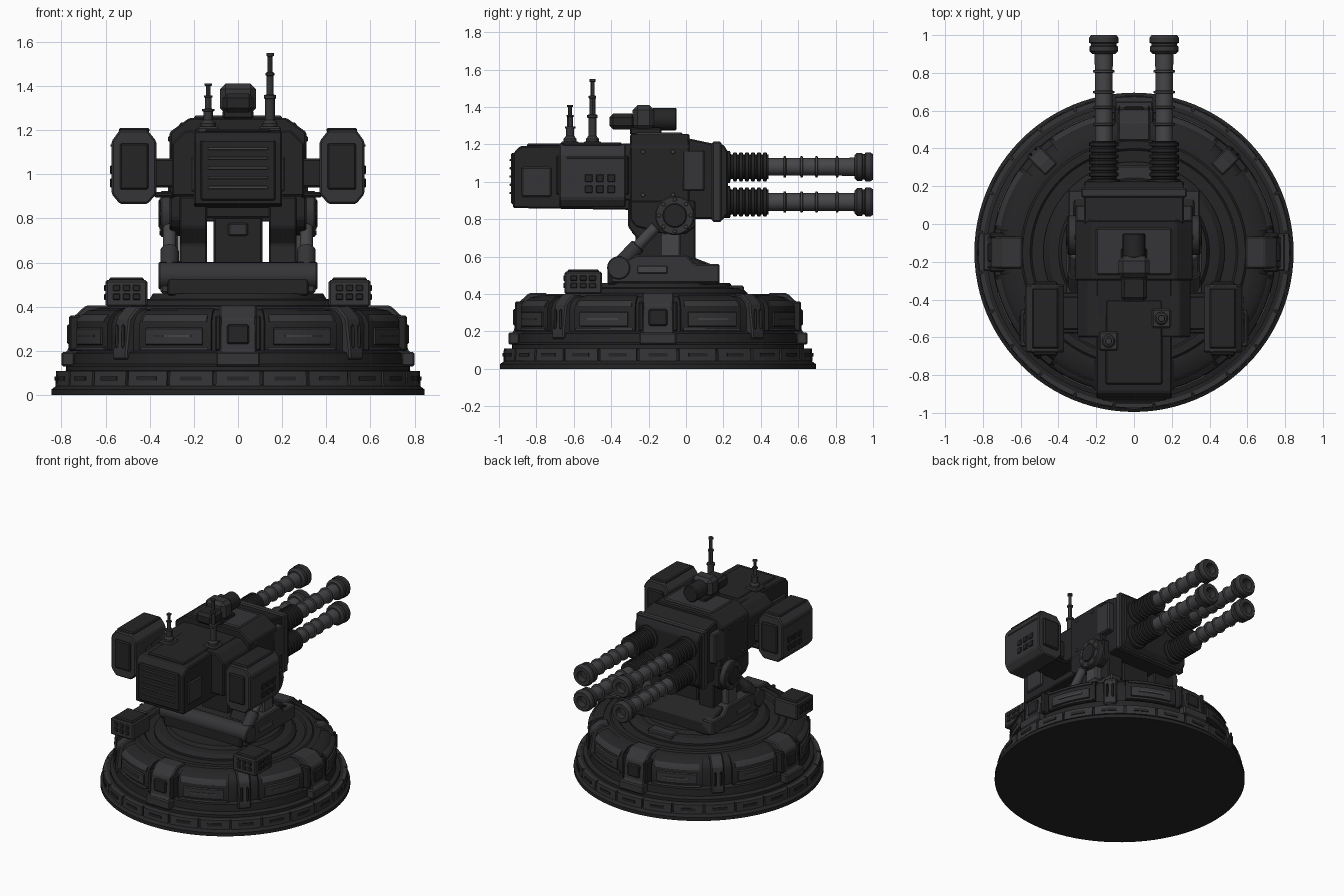
import bpy, bmesh
from math import pi, sin, cos, radians
from mathutils import Matrix, Vector

if "Cube" in bpy.data.objects:
    bpy.data.objects.remove(bpy.data.objects["Cube"])

def mat(name, v):
    m = bpy.data.materials.new(name)
    m.diffuse_color = (v, v, v * 1.08, 1)
    m.use_nodes = True
    m.node_tree.nodes["Principled BSDF"].inputs["Base Color"].default_value = m.diffuse_color
    return m

DARK, MID, STEEL = mat("dark_paint", .018), mat("mid_paint", .035), mat("gun_steel", .06)
CY = -0.15   # turntable centre in y
ROT = {'Z': Matrix(), 'Y': Matrix.Rotation(-pi / 2, 4, 'X'), 'X': Matrix.Rotation(pi / 2, 4, 'Y')}

def finish(name, bm, m, smooth=False):
    bmesh.ops.remove_doubles(bm, verts=bm.verts, dist=1e-5)
    bmesh.ops.recalc_face_normals(bm, faces=bm.faces)
    me = bpy.data.meshes.new(name)
    bm.to_mesh(me)
    bm.free()
    ob = bpy.data.objects.new(name, me)
    bpy.context.collection.objects.link(ob)
    me.materials.append(m)
    if smooth:
        bpy.ops.object.select_all(action='DESELECT')
        ob.select_set(True)
        bpy.context.view_layer.objects.active = ob
        bpy.ops.object.shade_smooth_by_angle(angle=radians(30))
    return ob

def box(name, x, y, z, m=DARK, bevel=.008, turn=None):
    """Bevelled box from (min, max) ranges, optionally turned about the base axis."""
    bm = bmesh.new()
    bmesh.ops.create_cube(bm, size=1)
    for v in bm.verts:
        v.co = Vector([(r[0] + r[1]) / 2 + c * (r[1] - r[0]) for r, c in zip((x, y, z), v.co)])
    if bevel:
        bmesh.ops.bevel(bm, geom=bm.edges[:], offset=bevel, segments=1, affect='EDGES')
    if turn is not None:
        bm.transform(Matrix.Translation((0, CY, 0)) @ Matrix.Rotation(turn, 4, 'Z'))
    return finish(name, bm, m)

def prism(name, pts, axis, a, b, m=DARK, bevel=.008):
    """Extrude a closed profile: axis X takes (y, z), axis Y takes (x, z)."""
    bm = bmesh.new()
    put = (lambda p, t: (t, p[0], p[1])) if axis == 'X' else (lambda p, t: (p[0], t, p[1]))
    lo, hi = ([bm.verts.new(put(p, t)) for p in pts] for t in (a, b))
    bm.faces.new(lo)
    bm.faces.new(hi)
    for i in range(len(pts)):
        j = (i + 1) % len(pts)
        bm.faces.new((lo[i], lo[j], hi[j], hi[i]))
    bmesh.ops.recalc_face_normals(bm, faces=bm.faces)
    if bevel:
        bmesh.ops.bevel(bm, geom=bm.edges[:], offset=bevel, segments=1, affect='EDGES')
    return finish(name, bm, m)

def lathe(name, pts, loc, axis='Z', m=DARK, seg=32):
    """Revolve (radius, height) points."""
    bm = bmesh.new()
    vs = [bm.verts.new((r, 0, h)) for r, h in pts]
    es = [bm.edges.new(e) for e in zip(vs, vs[1:])]
    bmesh.ops.spin(bm, geom=vs + es, cent=(0, 0, 0), axis=(0, 0, 1), angle=2 * pi, steps=seg)
    bm.transform(Matrix.Translation(loc) @ ROT[axis])
    return finish(name, bm, m, True)

def cyl(name, r, a, b, loc, axis, m=DARK, seg=24, c=.006):
    return lathe(name, [(0, a), (r - c, a), (r, a + c), (r, b - c), (r - c, b), (0, b)], loc, axis, m, seg)

def arc(name, pts, a0, a1, m=DARK, n=8):
    """Sweep a closed (radius, z) profile between two angles around the base."""
    bm = bmesh.new()
    rows = []
    for i in range(n + 1):
        t = radians(a0 + (a1 - a0) * i / n)
        rows.append([bm.verts.new((r * cos(t), CY + r * sin(t), z)) for r, z in pts])
    for p, q in zip(rows, rows[1:]):
        for i in range(len(pts)):
            j = (i + 1) % len(pts)
            bm.faces.new((p[i], p[j], q[j], q[i]))
    bm.faces.new(rows[0])
    bm.faces.new(rows[-1])
    return finish(name, bm, m, True)

# Round base and turntable
lathe("base_drum", [(0, 0), (.845, 0), (.845, .025), (.825, .04), (.81, .045), (.81, .105), (.78, .11), (.78, .13),
                    (.75, .14), (.745, .19), (.715, .2), (.715, .32), (.70, .355), (.67, .38), (.63, .39),
                    (.60, .39), (.59, .40), (.55, .40), (.54, .39), (0, .39)], (0, CY, 0), seg=96)
lathe("turntable", [(0, .38), (.48, .38), (.48, .405), (.45, .43), (.40, .435), (.385, .46), (0, .46)], (0, CY, 0), seg=64)

# Skirt tiles
for i in range(24):
    a = i * 15
    arc("skirt_tile", [(.80, .042), (.827, .042), (.824, .108), (.80, .108)], a - 7, a + 7, MID, 4)
    arc("skirt_slot", [(.82, .065), (.831, .065), (.831, .085), (.82, .085)], a - 3.5, a + 3.5, DARK, 3)

# Curved armour panels between the brackets
for q in range(4):
    for s in (-1, 1):
        a, b = sorted((q * 90 + s * 9.5, q * 90 + s * 37))
        arc("armour_panel", [(.69, .205), (.74, .205), (.74, .325), (.725, .355), (.69, .382), (.64, .393), (.64, .37)], a, b)
        arc("panel_face", [(.73, .225), (.75, .23), (.75, .30), (.73, .31)], a + 3, b - 3, MID)
        arc("panel_ridge", [(.74, .262), (.756, .262), (.756, .272), (.74, .272)], a + 7, b - 7, STEEL)
        arc("panel_top_rail", [(.725, .335), (.748, .33), (.738, .35), (.72, .365)], a + 1.5, b - 1.5, MID)
        arc("panel_bottom_rail", [(.73, .205), (.752, .205), (.748, .218), (.73, .218)], a + 1, b - 1, MID)

# Large and small brackets clamped over the rim
for q in range(4):
    t = q * pi / 2
    for nm, w, pts in (
            ("bracket", .085, [(.59, .36), (.59, .405), (.69, .405), (.755, .345), (.77, .2), (.79, .19), (.79, .13), (.68, .13)]),
            ("small_bracket", .045, [(.62, .36), (.62, .40), (.68, .40), (.738, .35), (.76, .2), (.76, .16), (.68, .16)])):
        ob = prism(nm, pts, 'Y', -w, w, MID)
        ang = t if nm == "bracket" else t + pi / 4
        ob.data.transform(Matrix.Translation((0, CY, 0)) @ Matrix.Rotation(ang, 4, 'Z'))
    box("bracket_foot", (.74, .80), (-.1, .1), (.13, .195), MID, turn=t)
    box("bracket_inset", (.75, .775), (-.05, .05), (.23, .32), DARK, turn=t)
    for s in (-1, 1):
        box("bracket_cheek", (.66, .765), (s * .09 - .015, s * .09 + .015), (.2, .36), turn=t)
        box("small_bracket_slot", (.745, .765), (s * .02 - .008, s * .02 + .008), (.21, .32), turn=t + pi / 4)

# Equipment boxes on the base deck
for s in (-1, 1):
    x = s * .505
    box("deck_box", (x - .095, x + .095), (-.65, -.45), (.40, .52), MID)
    box("deck_box_lid", (x - .08, x + .08), (-.635, -.465), (.515, .532))
    for i in range(3):
        for k in range(2):
            c, z = x + (i - 1) * .045, .445 + k * .04
            box("deck_box_cell", (c - .016, c + .016), (-.656, -.64), (z - .014, z + .014), bevel=.003)
            d, o = -.55 + (i - 1) * .05, x + s * .095
            box("deck_box_side_cell", (o - .006, o + .006), (d - .018, d + .018), (z - .014, z + .014), bevel=.003)
box("deck_hatch", (-.1, .1), (.2, .31), (.39, .445), MID)

# Pedestal and yoke
prism("pedestal", [(-.42, .45), (-.42, .53), (-.36, .58), (-.25, .60), (.03, .60), (.12, .565), (.18, .54), (.18, .45)], 'X', -.32, .32)
cyl("pedestal_roll", .062, -.36, .36, (0, -.36, .54), 'X', MID)
box("pedestal_core", (-.11, .11), (-.27, .02), (.55, .9))
box("core_panel", (-.045, .045), (-.29, -.26), (.72, .78), MID)
for s in (-1, 1):
    prism("yoke_arm", [(-.31, .58), (-.25, .68), (-.31, .76), (-.31, .9), (.05, .9), (.05, .58)], 'X', s * .14, s * .265)
    prism("yoke_foot", [(-.40, .46), (-.40, .55), (-.26, .61), (.0, .61), (.05, .56), (.18, .56), (.18, .46)], 'X', s * .26, s * .35, MID)
    prism("yoke_cheek", [(-.27, .76), (-.30, .8), (-.30, .9), (.05, .9), (.05, .76), (.0, .72), (-.12, .72)], 'X', s * .25, s * .31)
    box("yoke_plate", (s * .29 - .035, s * .29 + .02), (-.14, -.03), (.6, .73), STEEL)
    cyl("pivot_disc", .105, -.04, .04, (s * .31, -.06, .82), 'X', MID, 32)
    cyl("pivot_cap", .065, -.05, .05, (s * .31, -.06, .82), 'X', DARK, 24)
    for k in range(8):
        t = k * pi / 4
        cyl("pivot_bolt", .011, -.046, .046, (s * .31, -.06 + .085 * cos(t), .82 + .085 * sin(t)), 'X', STEEL, 8, .003)
    # Diagonal lift piston
    p, q = Vector((s * .31, -.36, .55)), Vector((s * .31, -.16, .76))
    rod = cyl("lift_piston", .03, 0, (q - p).length, (0, 0, 0), 'Z', STEEL, 16)
    sleeve = cyl("lift_sleeve", .042, 0, .15, (0, 0, 0), 'Z', MID, 16)
    for ob in (rod, sleeve):
        ob.data.transform(Matrix.Translation(p) @ (q - p).to_track_quat('Z', 'Y').to_matrix().to_4x4())
    box("foot_plate", (s * .35 - .008, s * .35 + .008), (-.26, -.1), (.51, .55), STEEL, .004)

# Turret body
prism("turret_block", [(-.27, .8), (.27, .8), (.305, .86), (.31, 1.19), (.22, 1.255), (-.22, 1.255), (-.31, 1.19), (-.305, .86)], 'Y', -.3, .02)
prism("turret_front", [(.0, .80), (.0, 1.235), (.14, 1.205), (.2, 1.2), (.225, 1.16), (.225, .83), (.19, .79), (.14, .80)], 'X', -.265, .265)
box("mantlet_band", (-.28, .28), (.14, .19), (.785, 1.215), MID)
prism("rear_housing", [(-.925, .86), (-.925, 1.15), (-.89, 1.19), (-.28, 1.205), (-.28, .85)], 'X', -.2, .2)
prism("middle_housing", [(-.3, .9), (.3, .9), (.3, 1.14), (.24, 1.2), (-.24, 1.2), (-.3, 1.14)], 'Y', -.6, -.28)
box("top_plate", (-.2, .2), (-.27, -.02), (1.245, 1.265), MID)
box("rear_top_plate", (-.15, .15), (-.85, -.4), (1.185, 1.205))
box("rear_vent_panel", (-.17, .17), (-.935, -.91), (.88, 1.155))
for i in range(5):
    z = .94 + i * .044
    box("vent_slat", (-.135, .135), (-.943, -.93), (z - .006, z + .006), STEEL, .002)
for s in (-1, 1):
    box("rear_side_panel", (s * .2 - .012, s * .2 + .012), (-.88, -.72), (.92, 1.08), MID)
    for y in (-.23, -.07):
        for z in (.93, 1.16):
            cyl("side_rivet", .012, -.006, .006, (s * .31, y, z), 'X', STEEL, 8, .003)
    box("front_corner_block", (s * .28 - .03, s * .28 + .03), (-.02, .1), (.95, 1.17), MID)

    # Side pods
    x0, x1 = .37, .572
    prism("side_pod", [(s * x, z) for x, z in ((x0, .91), (x0, 1.15), (.41, 1.2), (.535, 1.2), (x1, 1.15), (x1, .91), (.535, .865), (.41, .865))],
          'Y', -.68, -.32, MID)
    box("pod_top_plate", (s * .47 - .07, s * .47 + .07), (-.66, -.34), (1.19, 1.21))
    box("pod_rear_plate", (s * .47 - .065, s * .47 + .065), (-.695, -.67), (.93, 1.14))
    box("pod_front_plate", (s * .47 - .065, s * .47 + .065), (-.33, -.305), (.93, 1.14))
    box("pod_stripe", (s * .573 - .005, s * .573 + .005), (-.64, -.33), (1.125, 1.135), STEEL, .002)
    for i in range(3):
        for k in range(2):
            y, z = -.52 + i * .06, .96 + k * .06
            box("pod_cell", (s * .572 - .007, s * .572 + .007), (y - .02, y + .02), (z - .02, z + .02), DARK, .003)
    box("pod_mount", (s * .335 - .045, s * .335 + .045), (-.56, -.38), (.94, 1.07))
    box("pod_mount_shelf", (s * .33 - .05, s * .33 + .05), (-.58, -.36), (.895, .92))

    # Twin stacked guns on each side
    for gz in (1.08, .892):
        g = (s * .16, 0, gz)
        sleeve = [(0, .18), (.085, .18), (.085, .235), (.066, .24)]
        for i in range(6):
            y = .25 + i * .032
            sleeve += [(.066, y), (.078, y + .004), (.078, y + .02), (.066, y + .024)]
        lathe("gun_sleeve", sleeve + [(.066, .44), (0, .44)], g, 'Y', DARK, 24)
        barrel = [(0, .4), (.047, .4)]
        for y in (.52, .61, .69, .80):
            barrel += [(.047, y), (.057, y + .003), (.057, y + .013), (.047, y + .016)]
        lathe("gun_barrel", barrel + [(.05, .92), (0, .92)], g, 'Y', STEEL, 24)
        lathe("gun_muzzle", [(0, .9), (.06, .9), (.075, .915), (.075, .94), (.068, .945), (.068, .955), (.078, .96),
                             (.078, .985), (.068, 1.0), (.04, 1.0), (.04, .95), (0, .95)], g, 'Y', MID, 16)

# Roof sight
box("sight_base", (-.07, .07), (-.3, -.13), (1.25, 1.29))
box("sight_housing", (-.082, .082), (-.285, -.17), (1.275, 1.41), MID, .025)
box("sight_rear", (-.07, .07), (-.41, -.27), (1.28, 1.365), DARK, .02)
cyl("sight_lens_tube", .06, -.18, -.05, (0, 0, 1.335), 'Y', DARK, 20)

# Antennas
for x, y, h in ((.145, -.5, .35), (-.135, -.62, .21)):
    box("antenna_base", (x - .05, x + .05), (y - .05, y + .05), (1.18, 1.215), MID)
    lathe("antenna", [(0, 0), (.035, 0), (.035, .03), (.022, .045), (.022, h * .4), (.028, h * .41), (.028, h * .45), (.015, h * .46),
                      (.015, h * .7), (.02, h * .71), (.02, h * .74), (.011, h * .75), (.011, h * .95),
                      (.017, h * .96), (.017, h), (0, h)], (x, y, 1.2), 'Z', MID, 12)
